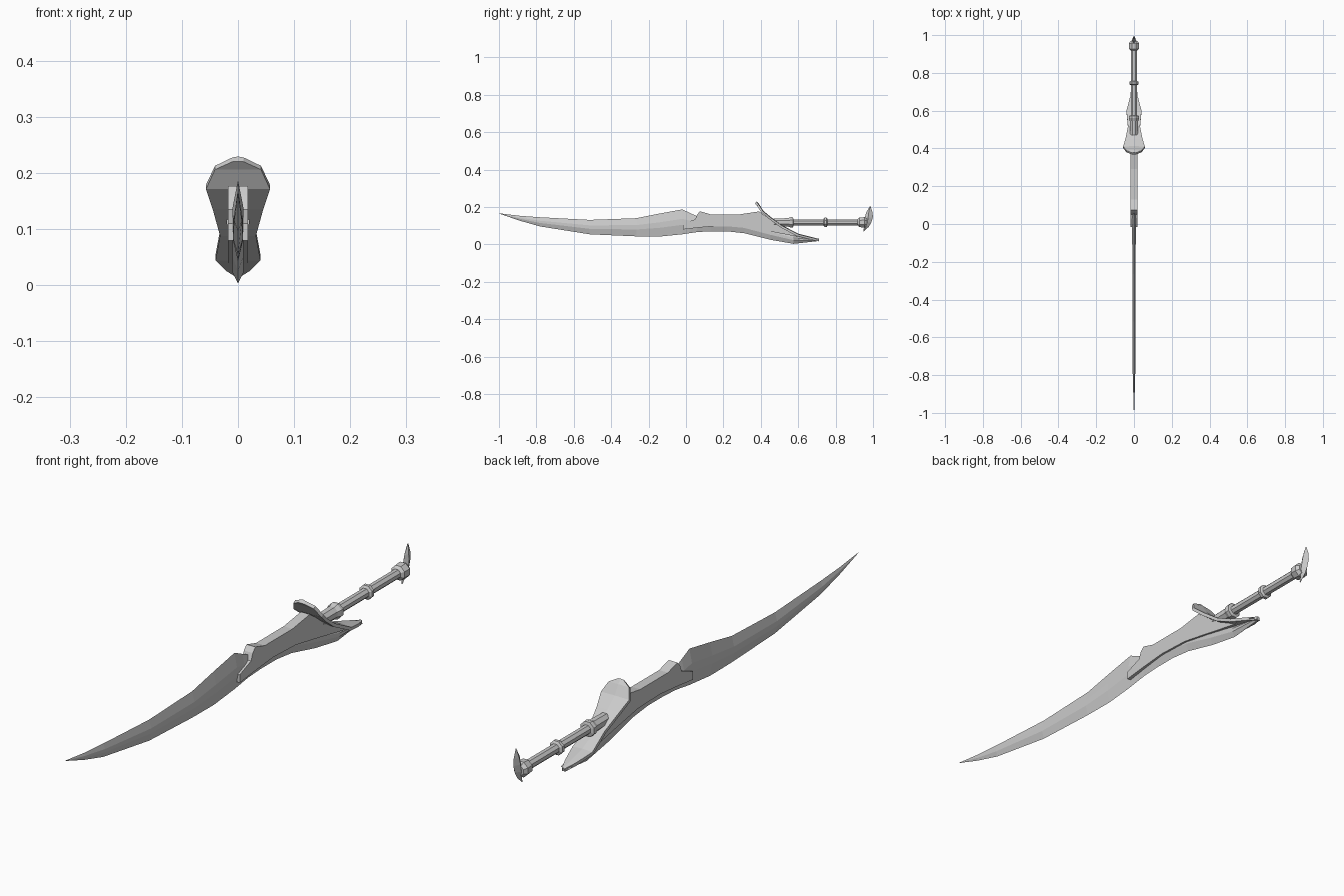
import bpy, bmesh, math
from mathutils import Vector

if "Cube" in bpy.data.objects:
    bpy.data.objects.remove(bpy.data.objects["Cube"])


def finish(name, bm):
    bmesh.ops.remove_doubles(bm, verts=bm.verts, dist=1e-5)
    bmesh.ops.recalc_face_normals(bm, faces=bm.faces)
    me = bpy.data.meshes.new(name)
    bm.to_mesh(me)
    bm.free()
    ob = bpy.data.objects.new(name, me)
    bpy.context.collection.objects.link(ob)
    return ob


def loft(name, rings):
    """Skin closed rings of equal point count and cap the ends."""
    bm = bmesh.new()
    vs = [[bm.verts.new(p) for p in r] for r in rings]
    n = len(rings[0])
    for a, b in zip(vs, vs[1:]):
        for i in range(n):
            j = (i + 1) % n
            bm.faces.new((a[i], a[j], b[j], b[i]))
    bm.faces.new(vs[0])
    bm.faces.new(vs[-1])
    return finish(name, bm)


def lathe(name, profile, z=0.118, sides=8):
    """Turn (y, radius) pairs about the grip axis."""
    angs = [2 * math.pi * (i + 0.5) / sides for i in range(sides)]
    return loft(name, [[(r * math.cos(a), y, z + r * math.sin(a)) for a in angs]
                       for y, r in profile])


def edged(y, top, hi, lo, bottom, w, y_mid=None):
    """Six-sided section, sharp on both edges."""
    m = y if y_mid is None else y_mid
    return [(0, y, top), (w, m, hi), (w, m, lo), (0, y, bottom), (-w, m, lo), (-w, m, hi)]


# Curved blade, with its lower edge running on beneath the ricasso
blade = [(-0.997, .166, .164, .001), (-.89, .153, .127, .004), (-.78, .145, .096, .007),
         (-.515, .131, .054, .009), (-.265, .140, .043, .009), (-.14, .165, .042, .009),
         (-.02, .187, .054, .010), (.025, .166, .061, .010), (.06, .150, .066, .010),
         (.13, .140, .070, .010), (.22, .140, .070, .010), (.31, .135, .060, .010),
         (.45, .095, .025, .010), (.575, .055, .003, .010), (.71, .024, .018, .006)]
loft("blade", [edged(y, t, b + (t - b) * .62, b + (t - b) * .38, b, w)
               for y, t, b, w in blade])

# Thick ricasso: side outline extruded across x
outline = [(-.015, .110), (.05, .135), (.06, .16), (.075, .177), (.13, .161), (.29, .161),
           (.39, .176), (.42, .155), (.48, .108), (.55, .072), (.62, .047), (.70, .024),
           (.55, .050), (.42, .075), (.31, .095), (.18, .100), (.07, .090), (-.015, .080)]
bm = bmesh.new()
face = bm.faces.new([bm.verts.new((-.018, y, z)) for y, z in outline])
ext = bmesh.ops.extrude_face_region(bm, geom=[face])
bmesh.ops.translate(bm, vec=(.036, 0, 0),
                    verts=[g for g in ext["geom"] if isinstance(g, bmesh.types.BMVert)])
finish("ricasso", bm)

# Swept guard plate: (y, z, half width) down its length
rows = [(.368, .220, .010), (.380, .206, .041), (.402, .171, .057), (.445, .135, .045),
        (.51, .088, .032), (.595, .044, .040), (.665, .026, .022), (.708, .016, .006)]
rings = []
for i, (y, z, w) in enumerate(rows):
    a, b = rows[max(i - 1, 0)], rows[min(i + 1, len(rows) - 1)]
    t = Vector((0, b[0] - a[0], b[1] - a[1])).normalized()
    n = Vector((0, -t.z, t.y)) * .013
    rings.append([(x, y + n.y * k, z + n.z * k)
                  for x, k in ((-w, 0), (0, 0), (w, 0), (w, .9), (0, 1.1), (-w, .9))])
loft("guard", rings)

# Grip, collar and rings
lathe("grip", [(.44, .0175), (.95, .0175)])
lathe("collar", [(.47, .022), (.545, .024), (.56, .030), (.572, .029), (.575, .017)])
lathe("grip_ring", [(.735, .018), (.74, .027), (.752, .027), (.757, .018)])
lathe("pommel_ring", [(.918, .018), (.927, .028), (.955, .030), (.968, .020)])

# Crescent pommel fin: (z, front y, back y, half thickness)
fin = [(.070, .948, .952, .002), (.095, .952, .978, .008), (.118, .956, .991, .012),
       (.145, .957, .999, .011), (.170, .963, .998, .008), (.204, .983, .986, .002)]
loft("pommel_fin", [[(0, f, z), (w, f + (b - f) * .4, z), (0, b, z), (-w, f + (b - f) * .4, z)]
                    for z, f, b, w in fin])
